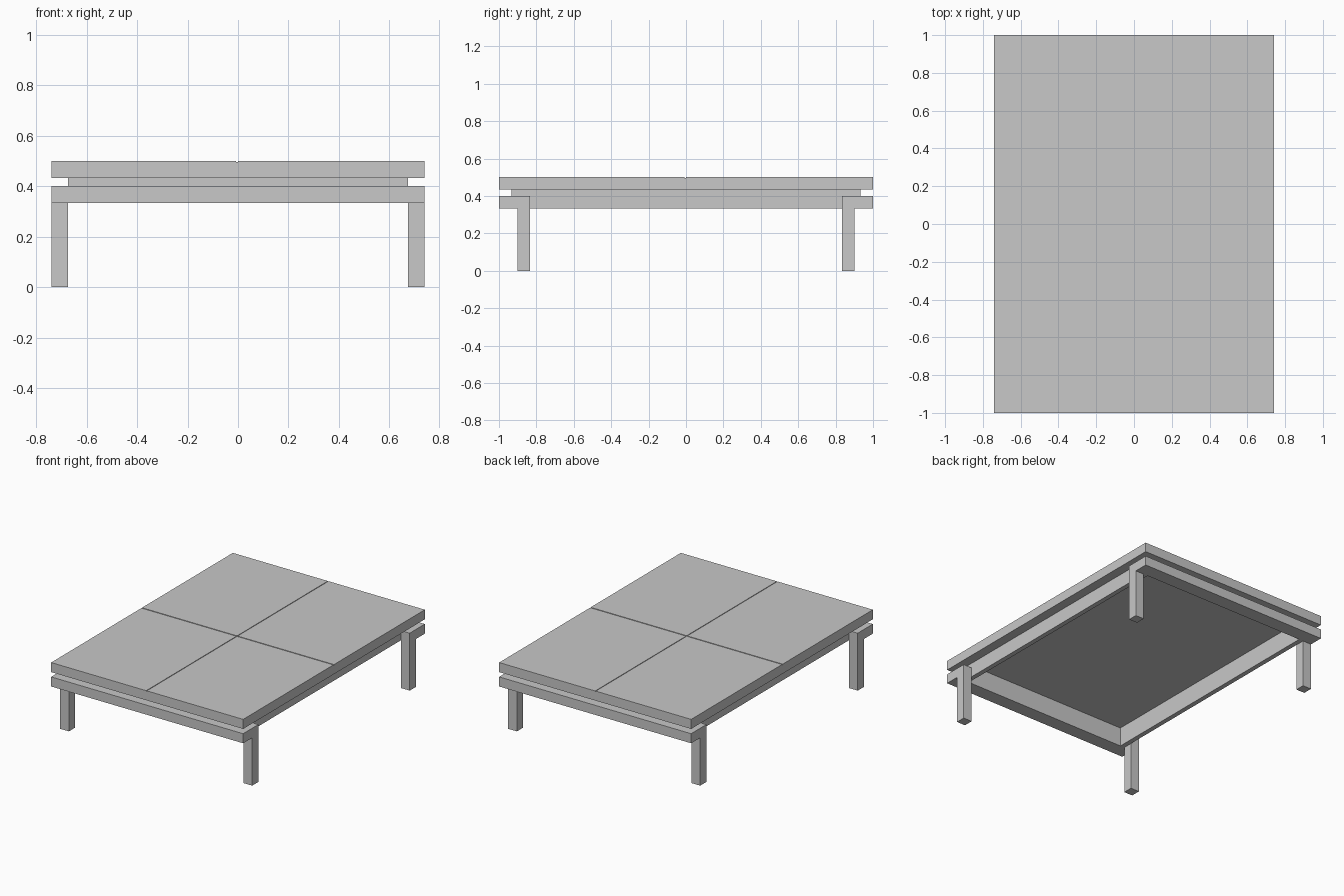
import bpy

old = bpy.data.objects.get("Cube")
if old:
    bpy.data.objects.remove(old, do_unlink=True)

# One plain grey for the whole table
grey = bpy.data.materials.new("plain_grey")
grey.use_nodes = True
COLOUR = (0.58, 0.58, 0.58, 1.0)
grey.diffuse_color = COLOUR
grey.node_tree.nodes["Principled BSDF"].inputs["Base Color"].default_value = COLOUR


def box(name, x, y, z):
    """Box from (min, max) ranges along each axis."""
    bpy.ops.mesh.primitive_cube_add(size=1)
    ob = bpy.context.object
    ob.name = ob.data.name = name
    spans = (x, y, z)
    for v in ob.data.vertices:
        v.co = [a if c < 0 else b for c, (a, b) in zip(v.co, spans)]
    ob.data.materials.append(grey)
    return ob


def span(side, inner, outer):
    return tuple(sorted((side * inner, side * outer)))


U = 1 / 30                                   # half a timber thickness
W, L = 0.74, 1.0                             # half width and half length
LEG_IN, RAIL_IN = W - 2 * U, W - 3 * U       # inner faces of legs and side rails
SPACER, BAR_IN, LEG_END = L - 2 * U, L - 3 * U, L - 5 * U
LOW, MID, DECK, PANEL, TOP = 10 * U, 12 * U, 13 * U, 14 * U, 15 * U

# Table top: a shallow cross of grooves above, a recess below
top = box("table_top", (-W, W), (-L, L), (DECK, TOP))
groove = (-0.0075, 0.0)
groove_z = (TOP - 0.004, TOP + 0.1)
cutters = [
    box("long_groove_cutter", groove, (-2, 2), groove_z),
    box("cross_groove_cutter", (-2, 2), groove, groove_z),
    box("recess_cutter", (-RAIL_IN, RAIL_IN), (-BAR_IN, BAR_IN), (LOW, PANEL)),
]
for cutter in cutters:
    cutter.hide_render = True
    mod = top.modifiers.new("cut", "BOOLEAN")
    mod.operation, mod.solver, mod.object = "DIFFERENCE", "EXACT", cutter
    bpy.context.view_layer.objects.active = top
    bpy.ops.object.modifier_apply(modifier=mod.name)
    bpy.data.objects.remove(cutter, do_unlink=True)

# Underframe: end bars, end spacers, side rails and legs
for sy, end in ((-1, "front"), (1, "back")):
    box(end + "_bar", (-W, W), span(sy, BAR_IN, L), (LOW, MID))
    box(end + "_spacer", (-LEG_IN, LEG_IN), span(sy, BAR_IN, SPACER), (MID, DECK))
    for sx, side in ((-1, "right"), (1, "left")):
        box(f"{end}_{side}_leg", span(sx, LEG_IN, W), span(sy, LEG_END, BAR_IN), (0, MID))
for sx, side in ((-1, "right"), (1, "left")):
    box(side + "_rail", span(sx, RAIL_IN, LEG_IN), (-BAR_IN, BAR_IN), (LOW, DECK))
